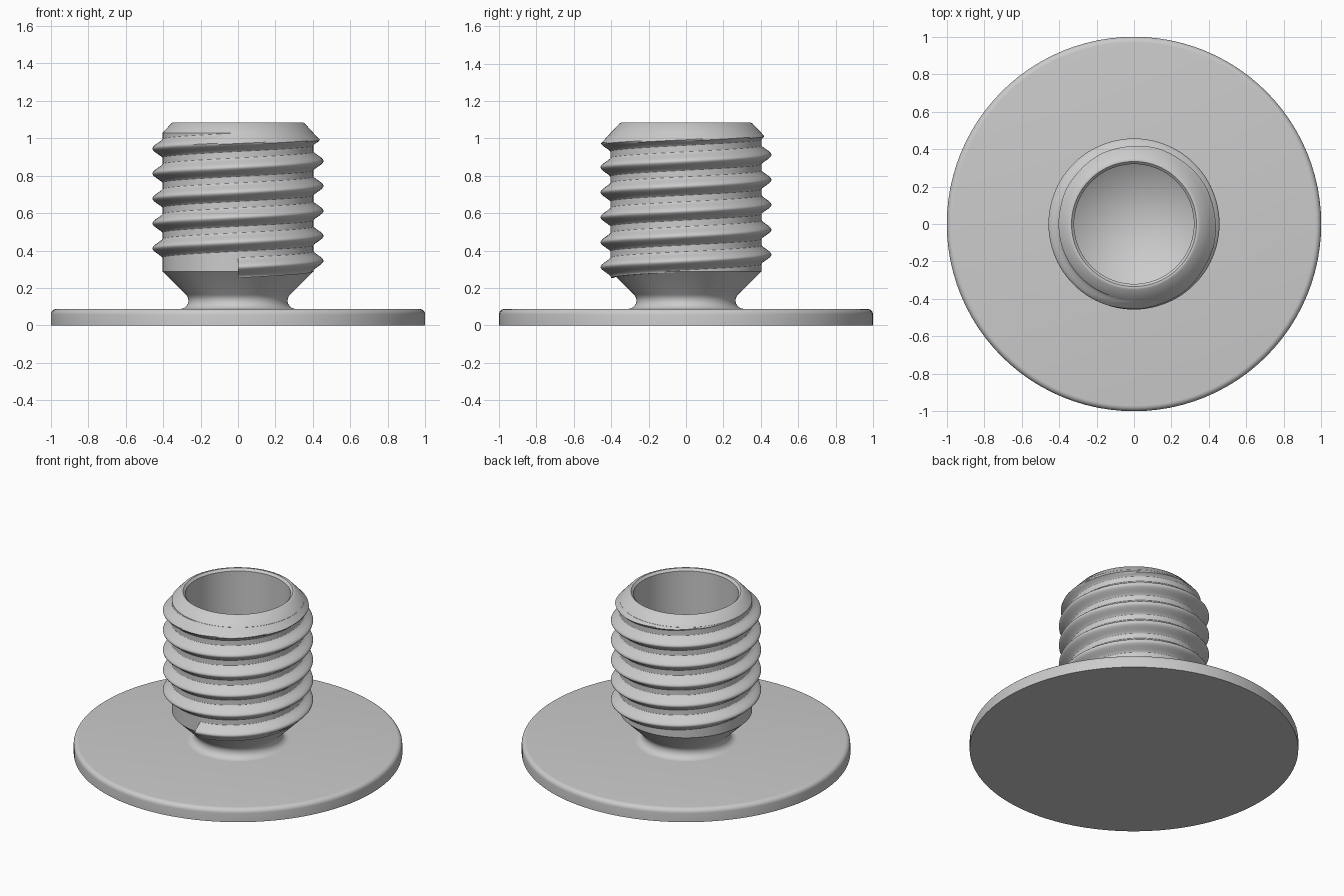
import bpy, bmesh, math

old = bpy.data.objects.get("Cube")
if old:
    bpy.data.objects.remove(old, do_unlink=True)

grey = bpy.data.materials.new("plain grey")
grey.use_nodes = True
grey.diffuse_color = (0.6, 0.6, 0.6, 1)
grey.node_tree.nodes["Principled BSDF"].inputs["Base Color"].default_value = grey.diffuse_color

SEGMENTS = 96


def finish(name, bm, angle=30):
    bmesh.ops.recalc_face_normals(bm, faces=bm.faces)
    mesh = bpy.data.meshes.new(name)
    bm.to_mesh(mesh)
    bm.free()
    obj = bpy.data.objects.new(name, mesh)
    bpy.context.collection.objects.link(obj)
    mesh.materials.append(grey)
    bpy.ops.object.select_all(action='DESELECT')
    obj.select_set(True)
    bpy.context.view_layer.objects.active = obj
    bpy.ops.object.shade_smooth_by_angle(angle=math.radians(angle))
    return obj


def lathe(name, profile):
    """Spin a profile of (radius, height) points that starts and ends on the axis."""
    bm = bmesh.new()
    verts = [bm.verts.new((r, 0, z)) for r, z in profile]
    edges = [bm.edges.new(pair) for pair in zip(verts, verts[1:])]
    bmesh.ops.spin(bm, geom=verts + edges, cent=(0, 0, 0), axis=(0, 0, 1),
                   angle=math.tau, steps=SEGMENTS, use_duplicate=False)
    bmesh.ops.remove_doubles(bm, verts=bm.verts, dist=1e-4)
    return finish(name, bm)


def arc(cx, cz, radius, start, end, steps=6):
    angles = [math.radians(start + (end - start) * i / steps) for i in range(steps + 1)]
    return [(cx + radius * math.cos(a), cz + radius * math.sin(a)) for a in angles]


# Wide flat base with a rounded upper edge
DISC_TOP = 0.088
lathe("base_disc", [(0, 0), (1, 0)] + arc(0.97, DISC_TOP - 0.03, 0.03, 0, 90) + [(0, DISC_TOP)])

# Hollow stud: filleted neck, flared cone, shank, chamfered rim and conical blind hole
ROOT, CREST, RIM = 0.403, 0.457, 1.085
HOLE = 0.32


def chamfer(z):
    return 0.35 + (RIM - z) * 0.95


shoulder = RIM - (ROOT - 0.35) / 0.95
stud = [(0, 0.06), (0.31, 0.06)]
stud += arc(0.31, DISC_TOP + 0.045, 0.045, 270, 135, 8)
stud += [(ROOT, 0.288), (ROOT, shoulder), (0.355, RIM - 0.005)]
stud += arc(0.342, RIM - 0.012, 0.012, 45, 90, 3)
stud += [(0.334, RIM), (HOLE, RIM - 0.014), (HOLE, 0.42), (0, 0.2)]
lathe("stud_body", stud)

# Right-hand thread: a rounded ridge swept upward, trimmed by the chamfer
PITCH, TURNS, START, HALF, SAMPLES = 0.1333, 6, 0.312, 0.058, 18


def ridge(t):
    k = 1 - abs(t) / HALF
    return ROOT - 0.003 + (CREST - ROOT + 0.003) * k * k * (3 - 2 * k)


bm = bmesh.new()
rings = []
for i in range(TURNS * SEGMENTS + 1):
    turn = i / SEGMENTS
    a = math.tau * turn - math.pi / 2
    offsets = [HALF * (2 * j / SAMPLES - 1) for j in range(SAMPLES + 1)]
    section = [(ridge(t), t) for t in offsets] + [(0.385, HALF), (0.385, -HALF)]
    ring = []
    for r, t in section:
        z = min(START + PITCH * turn + t, RIM - 0.025)
        r = min(r, chamfer(z) - 0.001)
        ring.append(bm.verts.new((r * math.cos(a), r * math.sin(a), z)))
    rings.append(ring)
for lower, upper in zip(rings, rings[1:]):
    for j in range(len(lower)):
        k = (j + 1) % len(lower)
        bm.faces.new((lower[j], lower[k], upper[k], upper[j]))
bm.faces.new(rings[0])
bm.faces.new(rings[-1])
finish("screw_thread", bm, 35)
